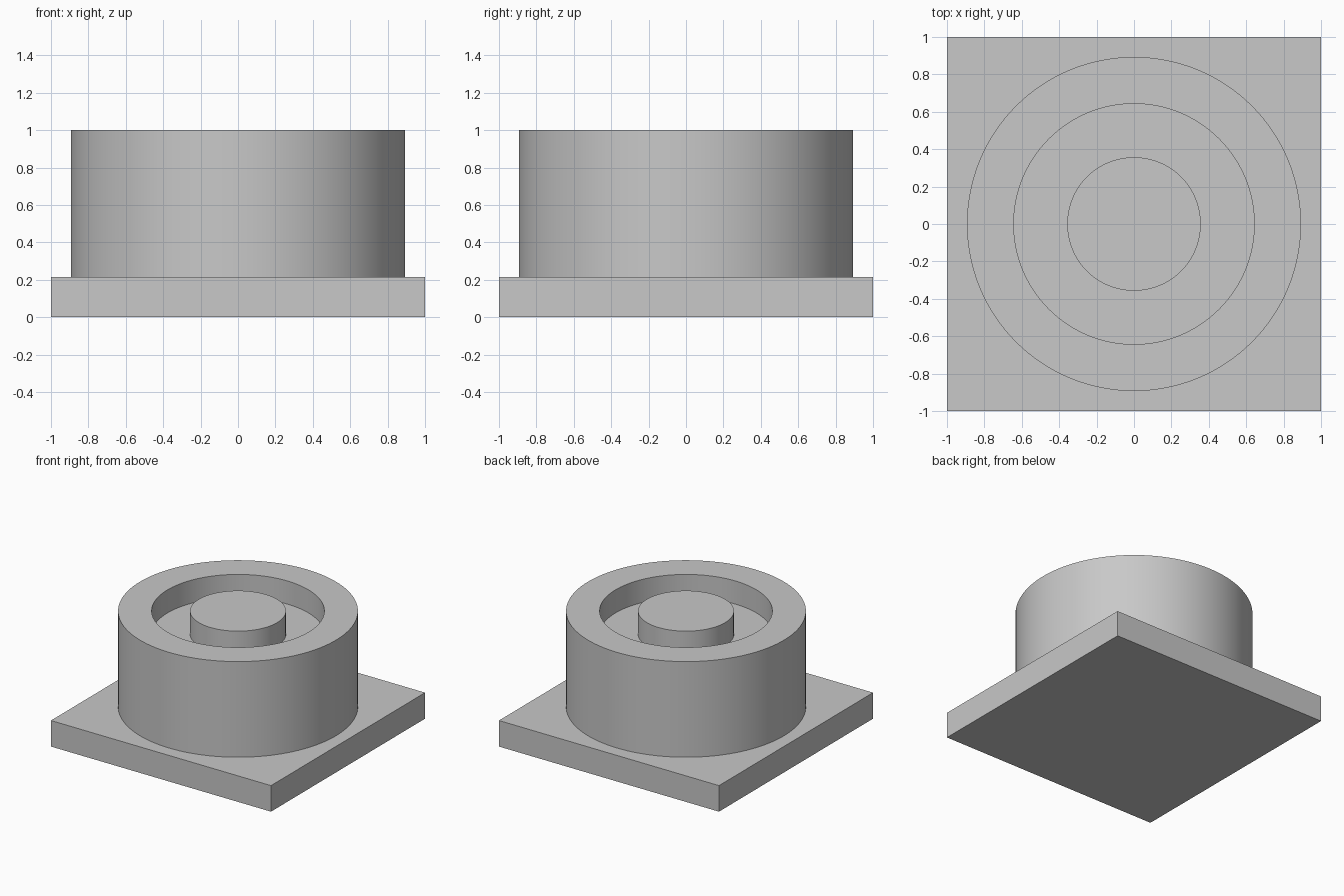
import bpy
import bmesh
import math
from mathutils import Matrix

old = bpy.data.objects.get("Cube")
if old:
    bpy.data.objects.remove(old, do_unlink=True)

PLATE_H = 0.214
TOP = 1.0
FLOOR = 0.81
SEGMENTS = 128

# Single grey material
grey = bpy.data.materials.new("plain_grey")
grey.use_nodes = True
colour = (0.58, 0.58, 0.58, 1)
grey.diffuse_color = colour
for node in grey.node_tree.nodes:
    if node.type == 'BSDF_PRINCIPLED':
        node.inputs["Base Color"].default_value = colour


def add_object(name, bm):
    bmesh.ops.recalc_face_normals(bm, faces=bm.faces)
    mesh = bpy.data.meshes.new(name)
    bm.to_mesh(mesh)
    bm.free()
    mesh.materials.append(grey)
    obj = bpy.data.objects.new(name, mesh)
    bpy.context.collection.objects.link(obj)
    return obj


def lathe(name, profile):
    """Turn an (r, z) profile around the z axis."""
    bm = bmesh.new()
    verts = [bm.verts.new((r, 0, z)) for r, z in profile]
    edges = [bm.edges.new(pair) for pair in zip(verts, verts[1:])]
    bmesh.ops.spin(bm, geom=verts + edges, cent=(0, 0, 0), axis=(0, 0, 1),
                   angle=math.tau, steps=SEGMENTS, use_merge=True)
    bmesh.ops.remove_doubles(bm, verts=bm.verts, dist=0.0001)
    return add_object(name, bm)


# Square base plate
bm = bmesh.new()
bmesh.ops.create_cube(bm, size=1, matrix=Matrix.Translation((0, 0, PLATE_H / 2))
                      @ Matrix.Diagonal((2, 2, PLATE_H, 1)))
add_object("base_plate", bm)

# Round drum with a ring groove around a central post
drum = lathe("grooved_drum", [
    (0, TOP), (0.357, TOP), (0.357, FLOOR), (0.643, FLOOR),
    (0.643, TOP), (0.893, TOP), (0.893, PLATE_H), (0, PLATE_H)])

bpy.ops.object.select_all(action='DESELECT')
drum.select_set(True)
bpy.context.view_layer.objects.active = drum
bpy.ops.object.shade_smooth_by_angle(angle=math.radians(30))
